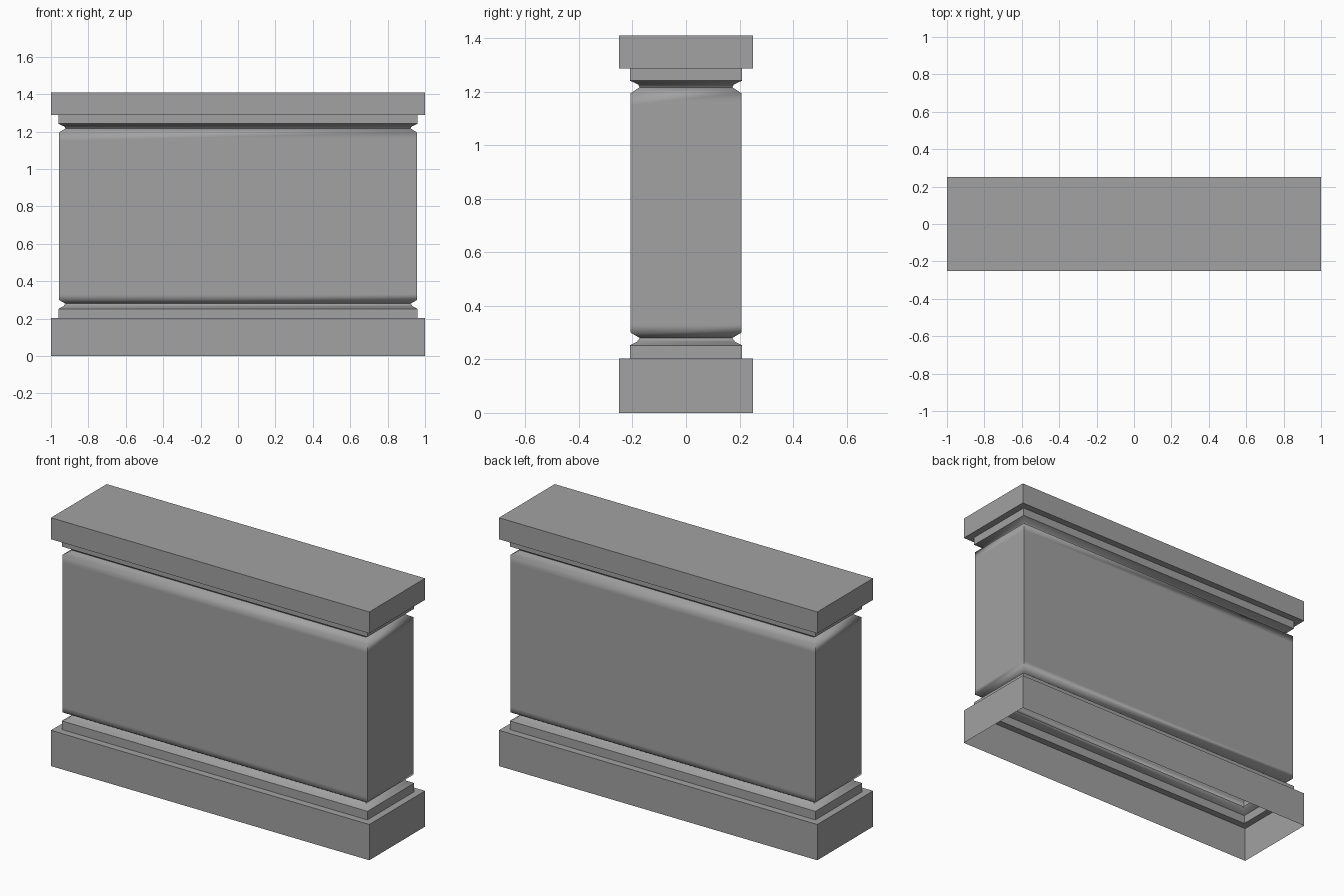
import bpy, bmesh, math

cube = bpy.data.objects.get("Cube")
if cube:
    bpy.data.objects.remove(cube, do_unlink=True)

# One plain stone colour
stone = bpy.data.materials.new("grey_stone")
stone.use_nodes = True
GREY = (0.36, 0.36, 0.36, 1)
stone.diffuse_color = GREY
stone.node_tree.nodes["Principled BSDF"].inputs["Base Color"].default_value = GREY

HALF_X, HALF_Y = 1.0, 0.25

# Moulding profile: (inset from the plinth faces, height)
PROFILE = [
    (0, 0), (0, 0.203),                            # plinth
    (0.04, 0.203), (0.04, 0.252),                  # lower fillet
    (0.067, 0.266), (0.077, 0.28),                 # lower groove
    (0.043, 0.3), (0.043, 0.33),                   # shaft foot
    (0.043, 1.15), (0.043, 1.195),                 # shaft head
    (0.077, 1.217), (0.072, 1.227),                # upper groove
    (0.04, 1.242), (0.04, 1.288),                  # upper fillet
    (0, 1.288), (0, 1.41),                         # cap slab
]


def rectangle_loop(bm, inset, z):
    x, y = HALF_X - inset, HALF_Y - inset
    return [bm.verts.new((sx * x, sy * y, z))
            for sx, sy in ((-1, -1), (1, -1), (1, 1), (-1, 1))]


# Hollow pedestal shell, open underneath and closed on top
bm = bmesh.new()
loops = [rectangle_loop(bm, inset, z) for inset, z in PROFILE]
for low, high in zip(loops, loops[1:]):
    for i in range(4):
        j = (i + 1) % 4
        bm.faces.new((low[i], low[j], high[j], high[i]))
bm.faces.new(loops[-1])

mesh = bpy.data.meshes.new("pedestal")
bm.to_mesh(mesh)
bm.free()
mesh.materials.append(stone)
pedestal = bpy.data.objects.new("pedestal", mesh)
bpy.context.collection.objects.link(pedestal)

# Soften the shaft ends while keeping corners and ledges crisp
bpy.context.view_layer.objects.active = pedestal
pedestal.select_set(True)
bpy.ops.object.shade_smooth_by_angle(angle=math.radians(61))
